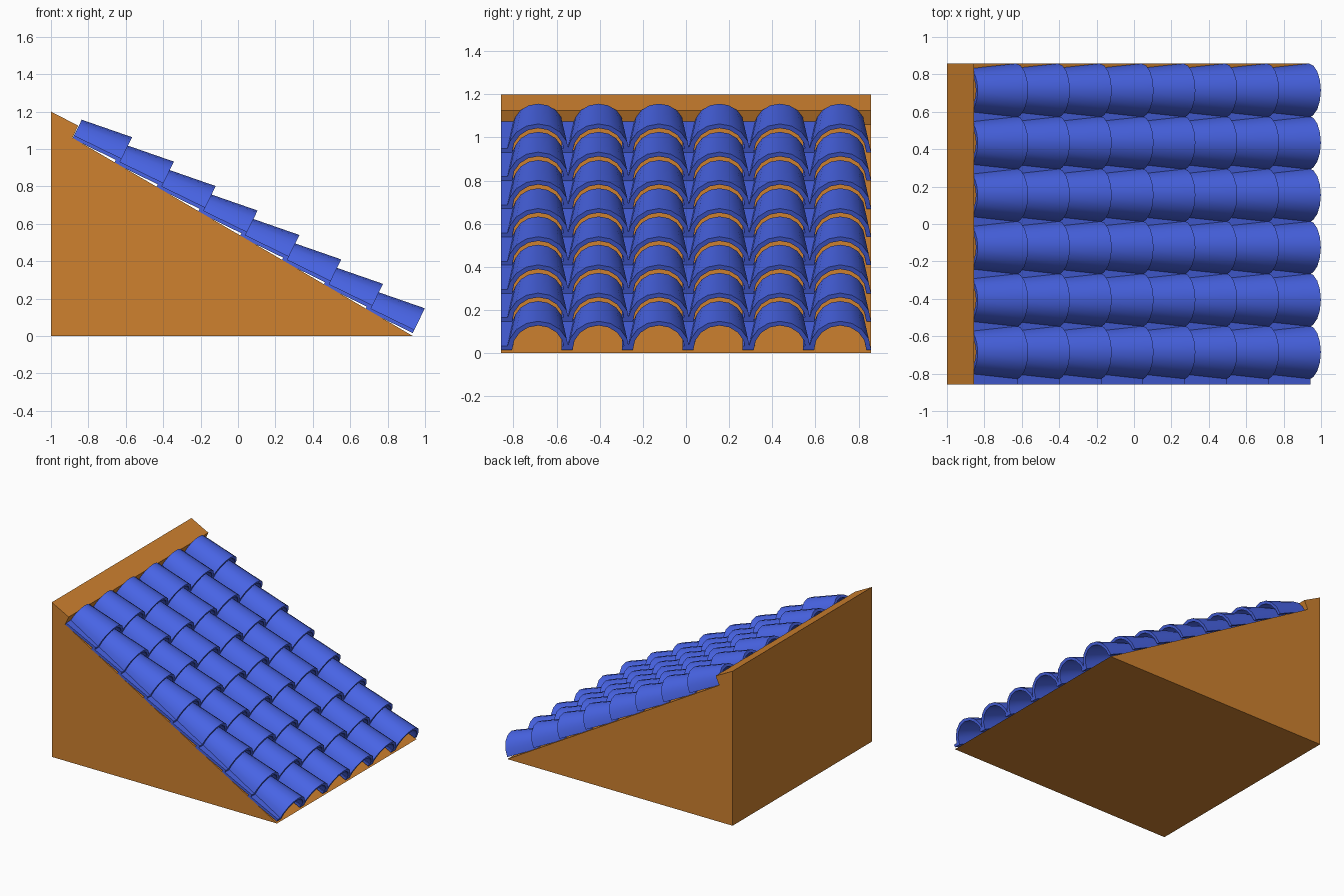
import bpy
import bmesh
from math import sin, cos, pi, radians

cube = bpy.data.objects.get("Cube")
if cube:
    bpy.data.objects.remove(cube, do_unlink=True)


def material(name, rgb):
    mat = bpy.data.materials.new(name)
    mat.use_nodes = True
    color = (*rgb, 1.0)
    mat.diffuse_color = color
    mat.node_tree.nodes["Principled BSDF"].inputs["Base Color"].default_value = color
    return mat


def loft(name, sections, mat):
    """Solid between two matching closed outlines."""
    bm = bmesh.new()
    a, b = [[bm.verts.new(p) for p in s] for s in sections]
    n = len(a)
    for i in range(n):
        j = (i + 1) % n
        bm.faces.new((a[i], a[j], b[j], b[i]))
    bm.faces.new(a)
    bm.faces.new(b[::-1])
    bmesh.ops.recalc_face_normals(bm, faces=bm.faces)
    mesh = bpy.data.meshes.new(name)
    bm.to_mesh(mesh)
    bm.free()
    mesh.materials.append(mat)
    obj = bpy.data.objects.new(name, mesh)
    bpy.context.collection.objects.link(obj)
    return obj


wood = material("orange wood", (0.62, 0.22, 0.028))
clay = material("blue clay", (0.065, 0.127, 0.78))

# Sloping roof base with a raised ridge lip
HALF = 0.857
profile = [(-1, 0), (-1, 1.2), (-0.855, 1.125), (-0.885, 1.06), (0.935, 0)]
loft("roof_base", [[(x, y, z) for x, z in profile] for y in (-HALF, HALF)], wood)

# One roof tile: tapered arch with a flat flange on its right side
TILT, LENGTH, SEGMENTS = radians(26), 0.283, 8
THICK, FLANGE = 0.022, 0.02


def tile_section(along, width, height):
    def arch(w, h):
        return [(w * cos(pi * i / SEGMENTS), h * sin(pi * i / SEGMENTS))
                for i in range(SEGMENTS + 1)]
    outer = arch(width, height)
    outer[-1] = (-width, FLANGE)
    inner = arch(width - THICK, height - THICK)
    outline = outer + [(-0.172, FLANGE), (-0.172, 0)] + inner[::-1]
    return [(along * cos(TILT) + h * sin(TILT), y,
             -along * sin(TILT) + h * cos(TILT)) for y, h in outline]


tiles = loft("roof_tiles", [tile_section(0, 0.115, 0.113),
                            tile_section(LENGTH, 0.143, 0.147)], clay)
tiles.location = (-0.885, -0.685, 1.055)

# Repeat the tile down the slope and across the roof
for name, count, step in (("rows", 8, (0.2236, 0, -0.1307)),
                          ("columns", 6, (0, 0.28, 0))):
    arr = tiles.modifiers.new(name, 'ARRAY')
    arr.count = count
    arr.use_relative_offset = False
    arr.use_constant_offset = True
    arr.constant_offset_displace = step

# Smooth arches with crisp rims
bpy.ops.object.select_all(action='DESELECT')
tiles.select_set(True)
bpy.context.view_layer.objects.active = tiles
bpy.ops.object.shade_smooth_by_angle(angle=radians(40))
